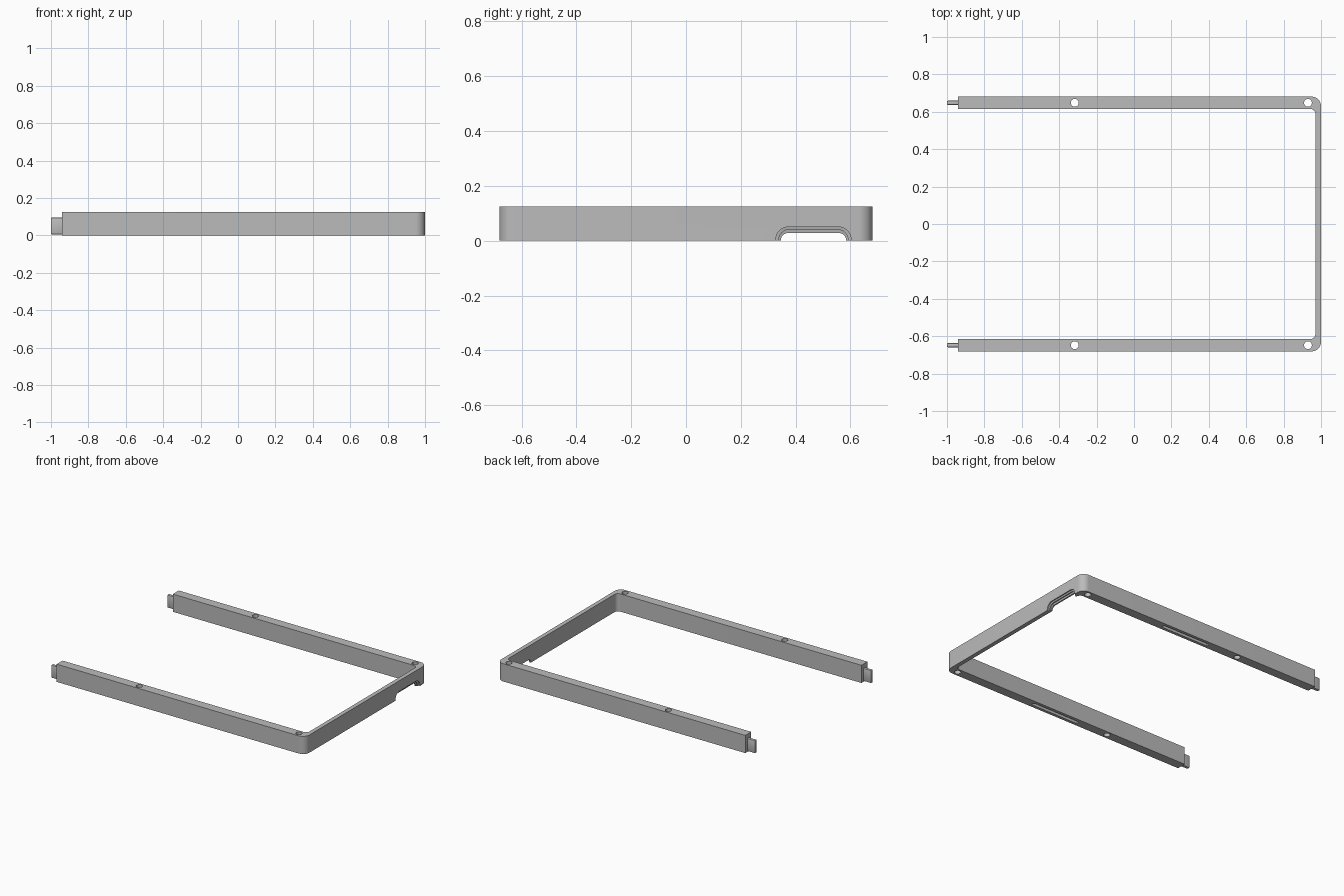
import bpy, bmesh, math

old = bpy.data.objects.get("Cube")
if old:
    bpy.data.objects.remove(old, do_unlink=True)

HEIGHT = 0.125
ARM_Y = 0.648          # centre line of each arm

grey = bpy.data.materials.new("plain_grey")
grey.use_nodes = True
grey.diffuse_color = (0.5, 0.5, 0.5, 1)
grey.node_tree.nodes["Principled BSDF"].inputs["Base Color"].default_value = (0.5, 0.5, 0.5, 1)


def make(name, bm):
    bmesh.ops.recalc_face_normals(bm, faces=bm.faces)
    mesh = bpy.data.meshes.new(name)
    bm.to_mesh(mesh)
    bm.free()
    mesh.materials.append(grey)
    ob = bpy.data.objects.new(name, mesh)
    bpy.context.collection.objects.link(ob)
    return ob


def loft(name, rings):
    """Closed solid through a list of rings with equal point counts."""
    bm = bmesh.new()
    vs = [[bm.verts.new(p) for p in ring] for ring in rings]
    n = len(vs[0])
    for a, b in zip(vs, vs[1:]):
        for i in range(n):
            j = (i + 1) % n
            bm.faces.new((a[i], a[j], b[j], b[i]))
    bm.faces.new(vs[0])
    bm.faces.new(vs[-1])
    return make(name, bm)


def arc(cx, cy, r, a0, a1, n=10):
    return [(cx + r * math.cos(math.radians(a0 + (a1 - a0) * i / n)),
             cy + r * math.sin(math.radians(a0 + (a1 - a0) * i / n))) for i in range(n + 1)]


def prism(name, pts, z0, z1):
    return loft(name, [[(x, y, z) for x, y in pts] for z in (z0, z1)])


def cut(target, cutter):
    cutter.hide_render = True
    cutter.hide_viewport = True
    cutter.display_type = 'WIRE'
    mod = target.modifiers.new(cutter.name, 'BOOLEAN')
    mod.operation = 'DIFFERENCE'
    mod.solver = 'EXACT'
    mod.object = cutter


# U-shaped frame: two wide arms joined by a thin end wall
half = [(-0.94, -0.615)]
half += arc(0.942, -0.587, 0.028, -90, 0)            # inner fillet
outer = [(-0.94, -0.681)] + arc(0.95, -0.631, 0.05, -90, 0)
mirror = lambda pts: [(x, -y) for x, y in reversed(pts)]
frame = prism("u_frame", outer + mirror(outer) + [(x, -y) for x, y in half] + half[::-1], 0, HEIGHT)

# Through holes and the shallow slots under the arms
cutters = []
for side, s in (("left_row", 1), ("right_row", -1)):
    for x in (-0.317, 0.93):
        cutters.append(prism("hole_cutter", arc(x, s * ARM_Y, 0.021, 0, 348.75, 31), -0.05, 0.2))
    y0, y1 = s * ARM_Y - 0.012, s * ARM_Y + 0.012
    cutters.append(prism("slot_cutter", [(-0.076, y0), (0.302, y0), (0.302, y1), (-0.076, y1)], -0.05, 0.09))


# Stepped cable notch in the end wall, widest on the outside
def notch_ring(x, hw, h, r, yc=0.465):
    top = arc(yc + hw - r, h - r, r, 0, 90) + arc(yc - hw + r, h - r, r, 90, 180)
    return [(x, y, z) for y, z in [(yc + hw, -0.05)] + top + [(yc - hw, -0.05)]]


WIDE, MID, NARROW = (0.137, 0.050, 0.045), (0.126, 0.040, 0.036), (0.119, 0.028, 0.026)
cutters.append(loft("notch_cutter", [
    notch_ring(1.05, *WIDE), notch_ring(0.992, *WIDE), notch_ring(0.990, *MID),
    notch_ring(0.982, *MID), notch_ring(0.980, *NARROW), notch_ring(0.94, *NARROW)]))
for c in cutters:
    cut(frame, c)

# Thin tabs on the free ends of the arms
tabs = []
for name, s in (("back_tab", 1), ("front_tab", -1)):
    bm = bmesh.new()
    bmesh.ops.create_cube(bm, size=1)
    for v in bm.verts:
        v.co = (-0.96 + v.co.x * 0.08, s * ARM_Y + v.co.y * 0.022, 0.05 + v.co.z * 0.09)
    tab = make(name, bm)
    bev = tab.modifiers.new("soft_edges", 'BEVEL')
    bev.width = 0.005
    bev.segments = 2
    tabs.append(tab)

# Bake the cuts, then smooth only the rounded corners and holes
bpy.context.view_layer.update()
for ob in [frame] + tabs:
    deps = bpy.context.evaluated_depsgraph_get()
    mesh = bpy.data.meshes.new_from_object(ob.evaluated_get(deps))
    ob.modifiers.clear()
    ob.data = mesh
for c in cutters:
    bpy.data.objects.remove(c, do_unlink=True)
bpy.ops.object.select_all(action='DESELECT')
for ob in [frame] + tabs:
    ob.select_set(True)
bpy.context.view_layer.objects.active = frame
bpy.ops.object.shade_smooth_by_angle(angle=math.radians(30))
